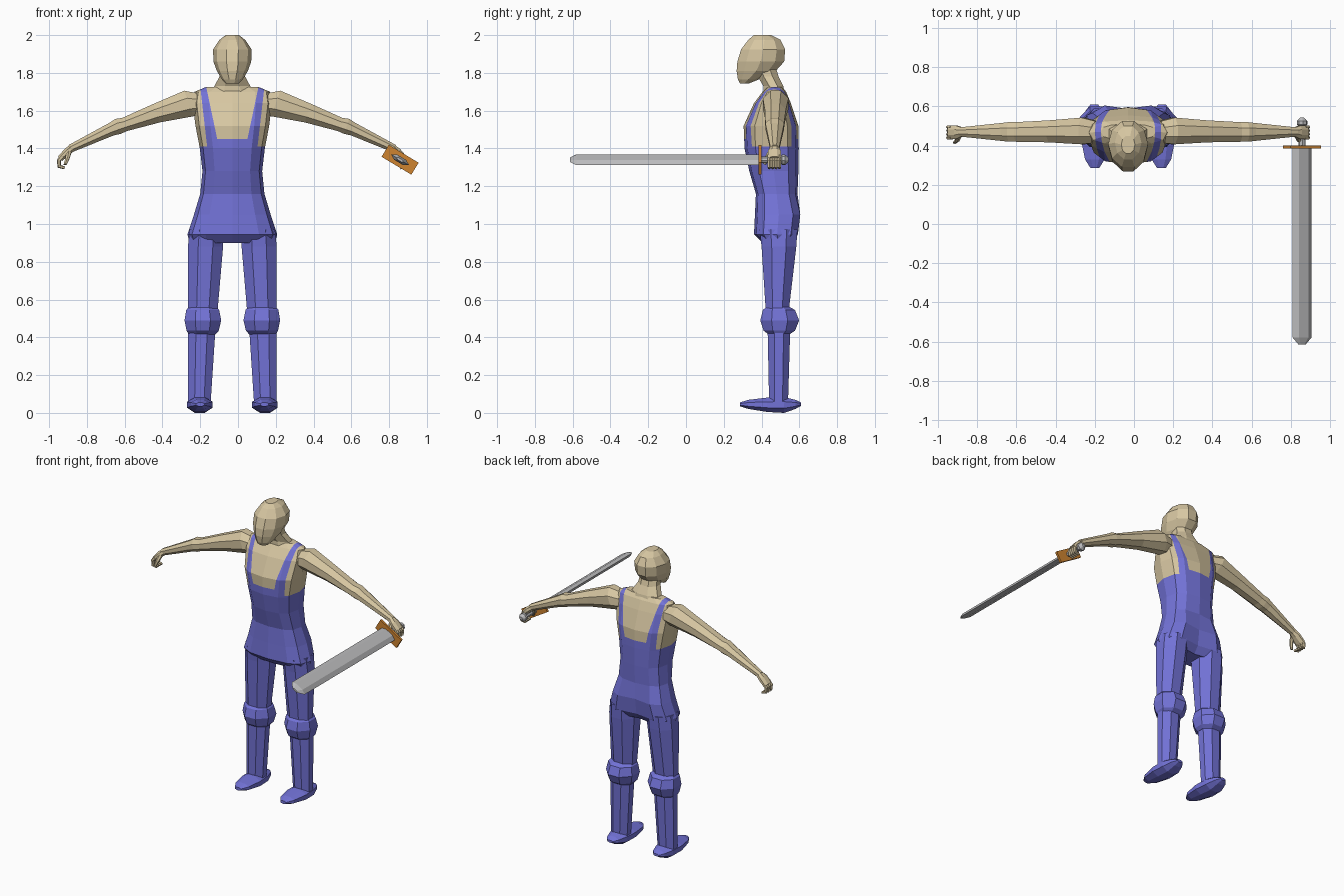
import bpy, bmesh, math
from mathutils import Vector

CX = -0.03          # body centre line
X, Y, Z = Vector((1, 0, 0)), Vector((0, 1, 0)), Vector((0, 0, 1))


def material(name, rgb):
    m = bpy.data.materials.new(name)
    m.diffuse_color = (*rgb, 1)
    return m


SKIN = material("skin tan", (0.68, 0.57, 0.36))
BLUE = material("overall blue", (0.17, 0.17, 0.68))
STEEL = material("steel grey", (0.50, 0.50, 0.51))
BRASS = material("guard orange", (0.62, 0.23, 0.03))


def loft_bm(rings, U, V=None, n=8, power=1.0, half=True):
    """rings: (centre, radius along U, radius along V); V follows the path if None."""
    bm = bmesh.new()
    sp = lambda c: math.copysign(abs(c) ** power, c) if abs(c) > 1e-6 else 0
    angs = [2 * math.pi * (i + (0.5 if half else 0)) / n for i in range(n)]
    prof = [(sp(math.cos(a)), sp(math.sin(a))) for a in angs]
    mu, mv = max(p[0] for p in prof), max(p[1] for p in prof)
    cs = [Vector(r[0]) for r in rings]
    loops = []
    for i, (c, ru, rv) in enumerate(rings):
        t = cs[min(i + 1, len(cs) - 1)] - cs[max(i - 1, 0)]
        W = V if V is not None else t.cross(U).normalized()
        loops.append([bm.verts.new(cs[i] + U * (p * ru / mu) + W * (q * rv / mv))
                      for p, q in prof])
    for a, b in zip(loops, loops[1:]):
        for i in range(n):
            j = (i + 1) % n
            bm.faces.new((a[i], a[j], b[j], b[i]))
    bm.faces.new(loops[0])
    bm.faces.new(loops[-1])
    bmesh.ops.recalc_face_normals(bm, faces=bm.faces)
    return bm


def finish(bm, name, *mats):
    me = bpy.data.meshes.new(name)
    bm.to_mesh(me)
    bm.free()
    for m in mats:
        me.materials.append(m)
    ob = bpy.data.objects.new(name, me)
    bpy.context.collection.objects.link(ob)
    return ob


def loft(name, mat, rings, U, V=None, **kw):
    return finish(loft_bm(rings, U, V, **kw), name, mat)


def stack(rows):
    """Upright rings from (z, half width, front y, back y)."""
    return [((CX, (a + b) / 2, z), w, (b - a) / 2) for z, w, a, b in rows]


# Torso, cut along the strap and bib edges, then coloured
bm = loft_bm(stack([
    (0.90, 0.225, 0.405, 0.57), (0.945, 0.238, 0.36, 0.605), (1.05, 0.203, 0.365, 0.618),
    (1.16, 0.170, 0.37, 0.59), (1.28, 0.158, 0.335, 0.595), (1.40, 0.172, 0.31, 0.597),
    (1.52, 0.195, 0.305, 0.595), (1.64, 0.21, 0.36, 0.555), (1.70, 0.20, 0.405, 0.53),
    (1.725, 0.14, 0.43, 0.51)]), X, Y, n=12, power=0.75, half=False)
for v in bm.verts:                      # cleft at the back of the seat
    if abs(v.co.x - CX) < 0.01 and v.co.y > 0.55 and v.co.z < 1.1:
        v.co.y -= 0.03
INNER, OUTER = (0.08, 0.135), (0.138, 0.168)   # strap edges at z 1.45 and z 1.71
edge = lambda e, z: e[0] + (e[1] - e[0]) * (z - 1.45) / 0.26


def cut(co, no):
    bmesh.ops.bisect_plane(bm, geom=bm.verts[:] + bm.edges[:] + bm.faces[:],
                           plane_co=co, plane_no=no, dist=1e-5)


cut((0, 0, 1.41), Z)
cut((0, 0, 1.45), Z)
for s in (-1, 1):
    for e in (INNER, OUTER):
        upper = [f for f in bm.faces if f.calc_center_median().z > 1.41]
        geom = list({g for f in upper for g in [*f.verts, *f.edges, f]})
        bmesh.ops.bisect_plane(bm, geom=geom, dist=1e-5, plane_co=(CX + s * e[0], 0, 1.45),
                               plane_no=(s * 0.26, 0, -(e[1] - e[0])))
for f in bm.faces:
    c = f.calc_center_median()
    u = abs(c.x - CX)
    strap = edge(INNER, c.z) < u < edge(OUTER, c.z)
    bib = c.z < 1.45 and u < edge(OUTER, c.z)
    f.material_index = 1 if c.z < 1.41 or strap or bib else 0
finish(bm, "torso", SKIN, BLUE)

# Neck and head
loft("neck", SKIN, stack([(1.66, 0.13, 0.41, 0.53), (1.73, 0.095, 0.41, 0.515),
                          (1.78, 0.068, 0.38, 0.49), (1.85, 0.06, 0.35, 0.47)]), X, Y)
loft("head", SKIN, stack([
    (1.745, 0.035, 0.285, 0.335), (1.765, 0.055, 0.275, 0.385), (1.81, 0.082, 0.268, 0.475),
    (1.86, 0.10, 0.272, 0.52), (1.925, 0.102, 0.292, 0.525), (1.975, 0.068, 0.33, 0.50),
    (2.0, 0.035, 0.36, 0.45)]), X, Y, n=10, half=False)

# Limbs, built once per side
for s, side in ((1, "right"), (-1, "left")):
    P = lambda u, y, z: (CX + s * u, y, z)
    arm = Vector((s * 0.34, 0, 0.94))
    loft(side + "_arm", SKIN, [
        (P(0.16, 0.47, 1.635), 0.055, 0.06), (P(0.23, 0.475, 1.638), 0.068, 0.072),
        (P(0.40, 0.473, 1.587), 0.056, 0.052), (P(0.57, 0.47, 1.527), 0.05, 0.037),
        (P(0.605, 0.47, 1.517), 0.05, 0.042), (P(0.64, 0.47, 1.502), 0.046, 0.035),
        (P(0.86, 0.47, 1.398), 0.023, 0.021)], Y, arm)
    # Hand: palm, four curled fingers and a thumb
    loft(side + "_palm", SKIN, [
        (P(0.845, 0.47, 1.405), 0.022, 0.02), (P(0.875, 0.468, 1.382), 0.034, 0.02),
        (P(0.912, 0.468, 1.345), 0.036, 0.016)], Y)
    for i in range(4):
        y = 0.441 + i * 0.018
        loft(f"{side}_finger_{i + 1}", SKIN, [
            (P(0.90, y, 1.36), 0.009, 0.012), (P(0.919, y, 1.335), 0.009, 0.011),
            (P(0.916, y, 1.305), 0.009, 0.011), (P(0.888, y, 1.297), 0.007, 0.008)], Y, n=6)
    loft(side + "_thumb", SKIN, [
        (P(0.865, 0.448, 1.38), 0.013, 0.014), (P(0.872, 0.428, 1.35), 0.011, 0.012),
        (P(0.885, 0.416, 1.315), 0.008, 0.008)], X, n=6)
    # Leg with bulging knee pad
    loft(side + "_thigh", BLUE, [
        (P(0.138, 0.49, 0.97), 0.088, 0.10), (P(0.142, 0.492, 0.88), 0.093, 0.092),
        (P(0.157, 0.483, 0.53), 0.078, 0.06)], X, Y)
    loft(side + "_knee", BLUE, [
        (P(0.157, 0.485, 0.565), 0.07, 0.055), (P(0.157, 0.492, 0.545), 0.087, 0.085),
        (P(0.156, 0.496, 0.49), 0.097, 0.103), (P(0.157, 0.494, 0.435), 0.085, 0.083),
        (P(0.16, 0.492, 0.415), 0.07, 0.055)], X, Y)
    loft(side + "_shin", BLUE, [
        (P(0.162, 0.492, 0.45), 0.073, 0.06), (P(0.175, 0.49, 0.05), 0.06, 0.05)], X, Y)
    loft(side + "_foot", BLUE, [
        (P(0.17, 0.285, 0.045), 0.022, 0.01), (P(0.17, 0.33, 0.045), 0.05, 0.024),
        (P(0.172, 0.43, 0.043), 0.068, 0.038), (P(0.173, 0.52, 0.042), 0.063, 0.042),
        (P(0.173, 0.58, 0.045), 0.043, 0.024), (P(0.173, 0.61, 0.046), 0.02, 0.008)],
        X, Z)

# Sword held in the right hand, rolled about its long axis
a = math.radians(31)
SU, SV = Vector((math.cos(a), 0, -math.sin(a))), Vector((math.sin(a), 0, math.cos(a)))
at = lambda y: (0.858, y, 1.34)
loft("sword_blade", STEEL, [(at(0.39), 0.056, 0.016), (at(-0.58), 0.056, 0.016),
                            (at(-0.615), 0.022, 0.006)], SU, SV, n=6, half=False)
loft("sword_guard", BRASS, [(at(0.385), 0.092, 0.037), (at(0.40), 0.092, 0.037)],
     SU, SV, n=4)
loft("sword_grip", STEEL, [(at(0.395), 0.018, 0.016), (at(0.51), 0.018, 0.016)], SU, SV)
loft("sword_pommel", STEEL, [(at(0.495), 0.014, 0.014), (at(0.508), 0.025, 0.025),
                             (at(0.525), 0.025, 0.025), (at(0.543), 0.01, 0.01)], SU, SV)
